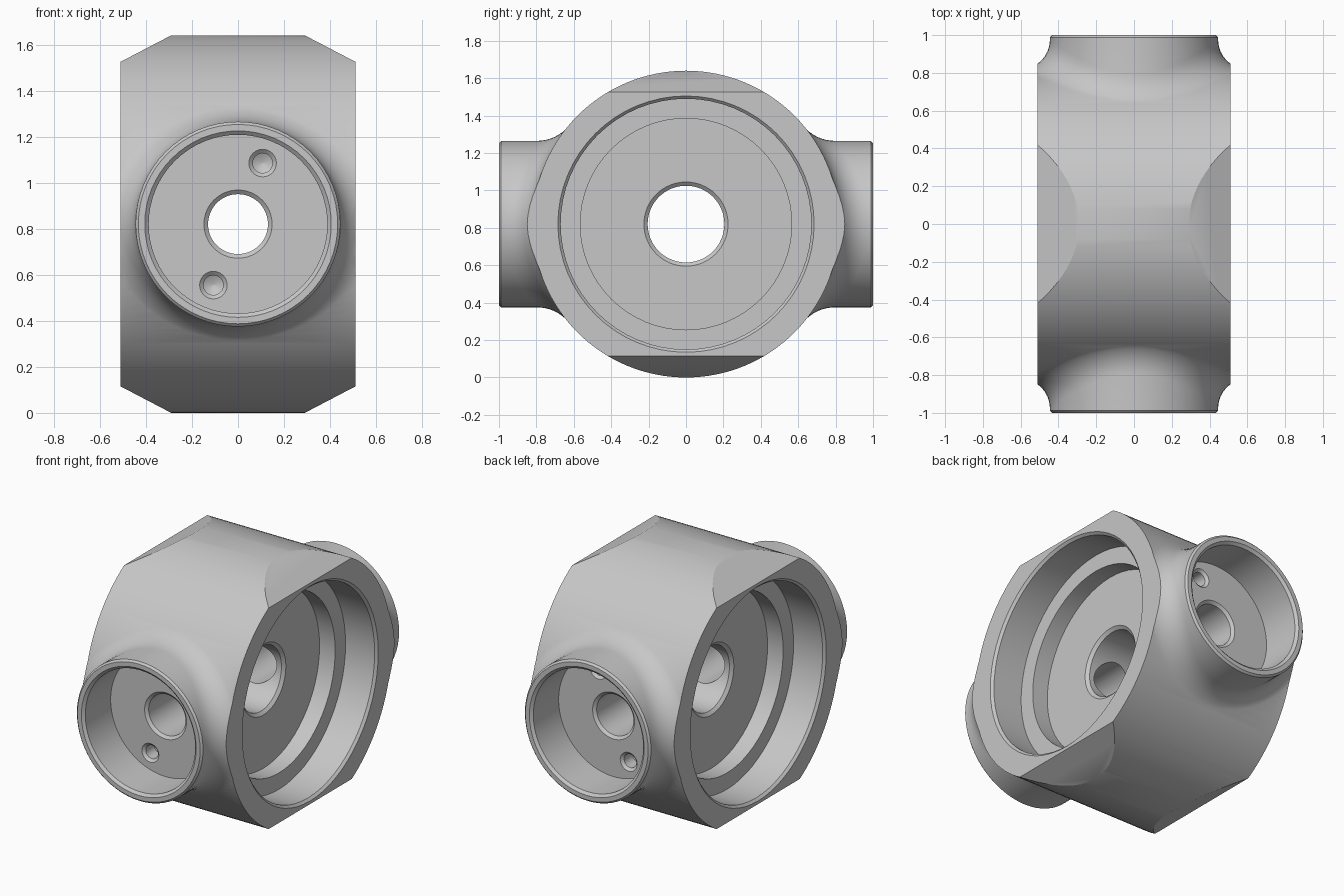
import bpy, bmesh, math

if "Cube" in bpy.data.objects:
    bpy.data.objects.remove(bpy.data.objects["Cube"])

R_BODY, HALF_W, ZC = 0.82, 0.51, 0.82
R_BOSS, SEG = 0.445, 64

metal = bpy.data.materials.new("light_grey_metal")
metal.diffuse_color = (0.57, 0.57, 0.57, 1)
metal.use_nodes = True
metal.node_tree.nodes["Principled BSDF"].inputs["Base Color"].default_value = metal.diffuse_color


def make(name, bm):
    bmesh.ops.recalc_face_normals(bm, faces=bm.faces)
    me = bpy.data.meshes.new(name)
    bm.to_mesh(me)
    bm.free()
    me.materials.append(metal)
    ob = bpy.data.objects.new(name, me)
    bpy.context.collection.objects.link(ob)
    return ob


def skin(name, rings):
    """Closed tube through rings of points, capped at both ends."""
    bm = bmesh.new()
    vs = [[bm.verts.new(p) for p in ring] for ring in rings]
    n = len(rings[0])
    for a, b in zip(vs, vs[1:]):
        for i in range(n):
            j = (i + 1) % n
            bm.faces.new((a[i], a[j], b[j], b[i]))
    bm.faces.new(vs[0])
    bm.faces.new(vs[-1])
    return make(name, bm)


def lathe(name, profile, axis, seg=SEG, cx=0.0, cz=ZC):
    """Solid of revolution; profile is (distance along axis, radius)."""
    rings = []
    for a, r in profile:
        ring = []
        for i in range(seg):
            t = 2 * math.pi * i / seg
            u, w = r * math.cos(t), cz + r * math.sin(t)
            ring.append((a, u, w) if axis == "x" else (cx + u, a, w))
        rings.append(ring)
    return skin(name, rings)


def both_ways(profile):
    return profile + [(-a, r) for a, r in reversed(profile)]


def boolean(target, tool, op):
    m = target.modifiers.new(op, "BOOLEAN")
    m.object, m.operation, m.solver = tool, op, "EXACT"
    bpy.context.view_layer.objects.active = target
    bpy.ops.object.modifier_apply(modifier=m.name)
    bpy.data.objects.remove(tool)


def body_y(r, t):
    """Body surface at radius r and angle t around the boss axis."""
    return math.sqrt(R_BODY ** 2 - (r * math.sin(t)) ** 2)


def boss(side):
    """Round boss flaring into the drum with a concave fillet."""
    columns = []
    for i in range(SEG):
        t = 2 * math.pi * i / SEG
        rad = 0.16 + 0.06 * math.sin(t) ** 2
        rc = R_BOSS + rad
        # rest the fillet circle on the drum
        c, rt = max((body_y(r, t) + math.sqrt(max(0, rad ** 2 - (r - rc) ** 2)), r)
                    for r in (R_BOSS + rad * k / 200 for k in range(201)))
        end = math.atan2(body_y(rt, t) - c, rt - rc) % (2 * math.pi)
        prof = [(1.0, R_BOSS - 0.012), (0.988, R_BOSS)]
        for k in range(9):
            f = math.pi + (end - math.pi) * k / 8
            prof.append((c + rad * math.sin(f) - 0.003, rc + rad * math.cos(f)))
        prof += [(body_y(rt, t) - 0.1, rt), (0.3, 0.3)]
        columns.append([(r * math.cos(t), side * a, ZC + r * math.sin(t)) for a, r in prof])
    return skin("boss", list(zip(*columns)))


# Drum with two bosses
body = lathe("valve_body", [(-0.8, R_BODY), (0.8, R_BODY)], "x", 128)
for s in (-1, 1):
    boolean(body, boss(s), "UNION")

# Flat sides and sloping flats at top and bottom
outline = [(0.51, 0.115), (0.51, 1.525), (0.29, 1.64), (0.25, 1.75),
           (-0.25, 1.75), (-0.29, 1.64), (-0.51, 1.525), (-0.51, 0.115),
           (-0.29, 0.0), (-0.25, -0.11), (0.25, -0.11), (0.29, 0.0)]
slab = skin("trim_slab", [[(x, y, z) for x, z in outline] for y in (-1.2, 1.2)])
boolean(body, slab, "INTERSECT")

# Stepped side recesses and cross bore
side = [(0.7, 0.685), (0.51, 0.685), (0.495, 0.67), (0.29, 0.67), (0.29, 0.565),
        (0.18, 0.565), (0.18, 0.225), (0.163, 0.205)]
boolean(body, lathe("side_bore", both_ways(side), "x"), "DIFFERENCE")

# Boss sockets and long bore
socket = [(1.1, 0.405), (1.0, 0.405), (0.985, 0.388), (0.73, 0.388),
          (0.73, 0.148), (0.715, 0.13)]
boolean(body, lathe("socket_bore", both_ways(socket), "y"), "DIFFERENCE")

# Small countersunk blind holes in the socket floors
for s in (-1, 1):
    for k in (-1, 1):
        pin = [(s * a, r) for a, r in
               [(0.8, 0.06), (0.73, 0.06), (0.715, 0.043), (0.63, 0.043), (0.61, 0.005)]]
        boolean(body, lathe("pin_hole", pin, "y", 24, 0.107 * k, ZC + 0.265 * k), "DIFFERENCE")

bpy.ops.object.select_all(action="DESELECT")
body.select_set(True)
bpy.context.view_layer.objects.active = body
bpy.ops.object.shade_smooth_by_angle(angle=math.radians(28))
